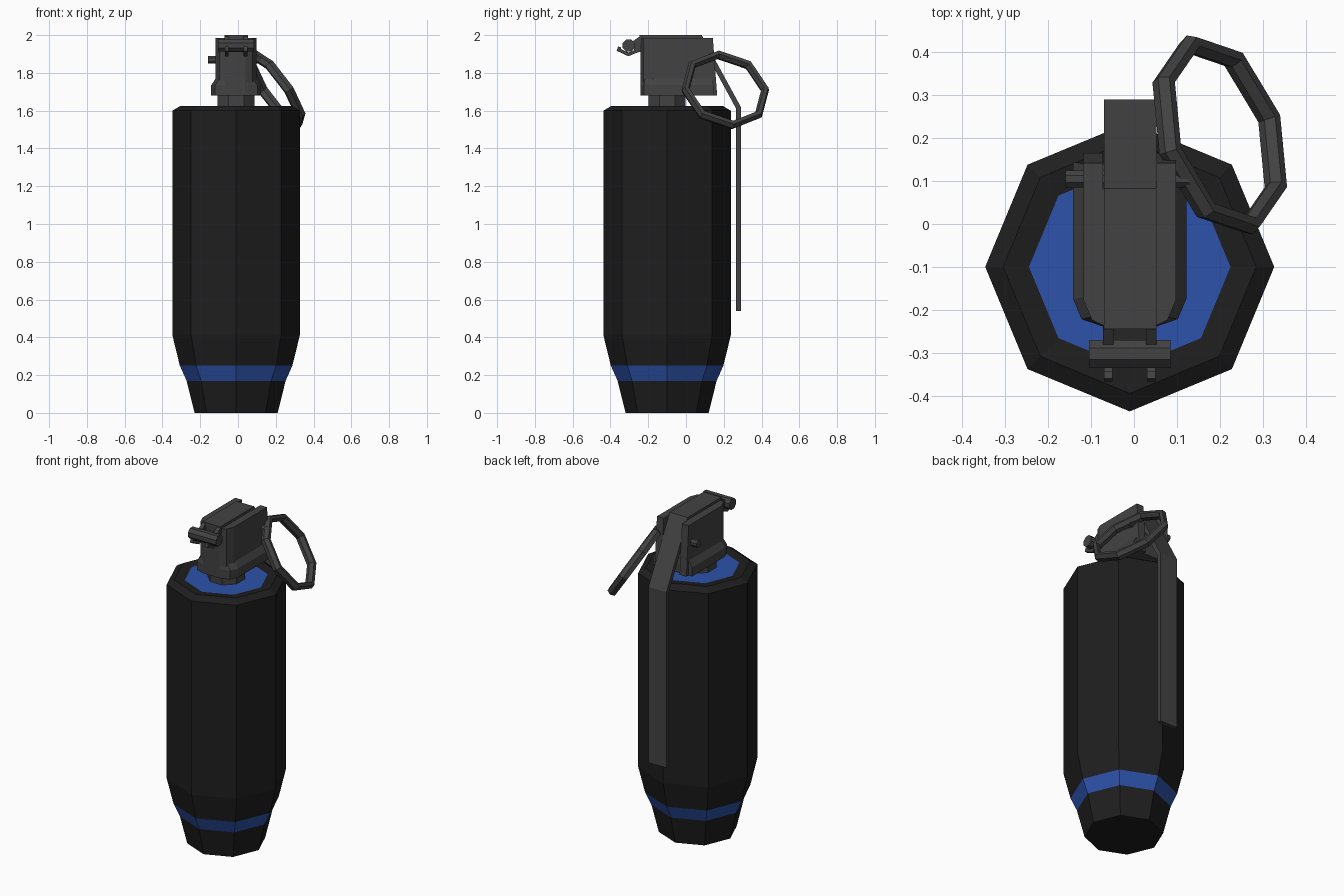
import bpy, bmesh, math
from mathutils import Vector, Matrix

if "Cube" in bpy.data.objects:
    bpy.data.objects.remove(bpy.data.objects["Cube"])

CX, CY = -0.01, -0.1          # axis of the body


def material(name, rgb):
    m = bpy.data.materials.new(name)
    m.diffuse_color = (*rgb, 1)
    m.use_nodes = True
    m.node_tree.nodes["Principled BSDF"].inputs["Base Color"].default_value = m.diffuse_color
    return m


BLACK = material("black_shell", (0.013, 0.013, 0.013))
METAL = material("dark_metal", (0.055, 0.055, 0.055))
BLUE = material("blue_marking", (0.026, 0.085, 0.40))


def loft(name, rings, mats, band_mat=None, cap=0):
    """Skin a stack of equal-length point rings and cap both ends."""
    bm = bmesh.new()
    loops = [[bm.verts.new(p) for p in r] for r in rings]
    n = len(loops[0])
    for k, (a, b) in enumerate(zip(loops, loops[1:])):
        for i in range(n):
            f = bm.faces.new((a[i], a[(i + 1) % n], b[(i + 1) % n], b[i]))
            f.material_index = band_mat.get(k, 0) if band_mat else 0
    bm.faces.new(loops[0][::-1])
    bm.faces.new(loops[-1]).material_index = cap
    bmesh.ops.recalc_face_normals(bm, faces=bm.faces)
    me = bpy.data.meshes.new(name)
    bm.to_mesh(me)
    bm.free()
    for m in mats:
        me.materials.append(m)
    ob = bpy.data.objects.new(name, me)
    bpy.context.collection.objects.link(ob)
    return ob


def octagon(r, z, turn=0.0):
    return [(CX + r * math.cos(turn + i * math.pi / 4),
             CY + r * math.sin(turn + i * math.pi / 4), z) for i in range(8)]


def prism(name, yz, x0, x1):
    """Side profile in y,z extruded along x."""
    return loft(name, [[(x, y, z) for y, z in yz] for x in (x0, x1)], [METAL])


def strip(name, path, x0, x1, t):
    """Bent sheet: a y,z path thickened to its right-hand side."""
    pts = [Vector(p) for p in path]
    inner = []
    for i, p in enumerate(pts):
        d0 = (p - pts[i - 1]).normalized() if i else (pts[1] - p).normalized()
        d1 = (pts[i + 1] - p).normalized() if i < len(pts) - 1 else d0
        n = (Vector((d0.y, -d0.x)) + Vector((d1.y, -d1.x))).normalized()
        inner.append(p + n * t / max(n.dot(Vector((d0.y, -d0.x))), 0.4))
    return prism(name, [tuple(p) for p in pts + inner[::-1]], x0, x1)


def rod(name, y, z, r, x0, x1, sides=8):
    return prism(name, [(y + r * math.cos((i + .5) * math.tau / sides),
                         z + r * math.sin((i + .5) * math.tau / sides))
                        for i in range(sides)], x0, x1)


def plan(half, z, front, back, corner):
    """Block outline with two-step rounded front corners."""
    side = [(corner, front), (half - 0.02, front + 0.018),
            (half, front + 0.065), (half, back)]
    return ([(CX + x, y, z) for x, y in side] +
            [(CX - x, y, z) for x, y in side[::-1]])


# Body: octagonal canister with tapered foot, blue band and blue top
profile = [(0.22, 0), (0.262, 0.17), (0.298, 0.25), (0.337, 0.41),
           (0.337, 1.60), (0.295, 1.625), (0.235, 1.618)]
loft("canister", [octagon(r, z) for r, z in profile],
     [BLACK, BLUE], {1: 1}, cap=1)

# Fuse head: neck, flange, core and two cheeks around the lever
loft("neck", [octagon(0.106, z, math.pi / 8) for z in (1.60, 1.69)], [METAL])
loft("head_flange", [plan(0.132, 1.68, -0.24, 0.145, 0.06),
                     plan(0.132, 1.735, -0.24, 0.145, 0.06),
                     plan(0.108, 1.77, -0.235, 0.14, 0.06)], [METAL])
loft("head_core", [plan(0.108, 1.69, -0.242, 0.08, 0.05),
                   plan(0.108, 1.985, -0.242, 0.08, 0.05)], [METAL])
for side, x0 in (("left", -0.118), ("right", 0.052)):
    prism(side + "_cheek", [(0.0, 1.68), (0.165, 1.68), (0.142, 1.985),
                            (0.0, 1.985)], x0, x0 + 0.046)

# Safety lever: flat top, slope, then long straight handle
strip("safety_lever", [(-0.245, 2.0), (0.083, 2.0), (0.29, 1.62), (0.29, 0.54)],
      -0.07, 0.052, 0.026)

# Front hinge: bar, lever lugs and hooks under the bar
rod("hinge_bar", -0.303, 1.945, 0.035, -0.105, 0.085)
for side, x in (("left", -0.06), ("right", 0.04)):
    prism(side + "_hinge_lug", [(-0.235, 2.0), (-0.285, 1.965), (-0.275, 1.93),
                                (-0.235, 1.96)], x - 0.012, x + 0.012)
    strip(side + "_hinge_hook", [(-0.235, 1.915), (-0.265, 1.905), (-0.305, 1.888),
                                 (-0.367, 1.917), (-0.36, 1.94)],
          x - 0.01, x + 0.01, 0.018)
prism("hinge_plate", [(-0.235, 1.96), (-0.275, 1.93), (-0.275, 1.91),
                      (-0.235, 1.91)], -0.07, 0.05)

# Safety pin through the head
rod("safety_pin", 0.105, 1.87, 0.022, -0.16, 0.13)

# Pull ring: eight-sided torus, tilted
bpy.ops.mesh.primitive_torus_add(major_segments=8, minor_segments=6,
                                 major_radius=0.222, minor_radius=0.022)
ring = bpy.context.object
ring.name = "pull_ring"
ring.data.materials.append(METAL)
u = Vector((-0.314, 0.95, 0)).normalized()
v = Vector((-0.53, -0.14, 0.837))
v = (v - u * v.dot(u)).normalized()
rot = Matrix((u, v, u.cross(v))).transposed().to_4x4()
ring.matrix_world = (Matrix.Translation((0.2, 0.208, 1.71)) @ rot
                     @ Matrix.Diagonal((1, 1, 1.3, 1)))
for p in ring.data.polygons:
    p.use_smooth = False
